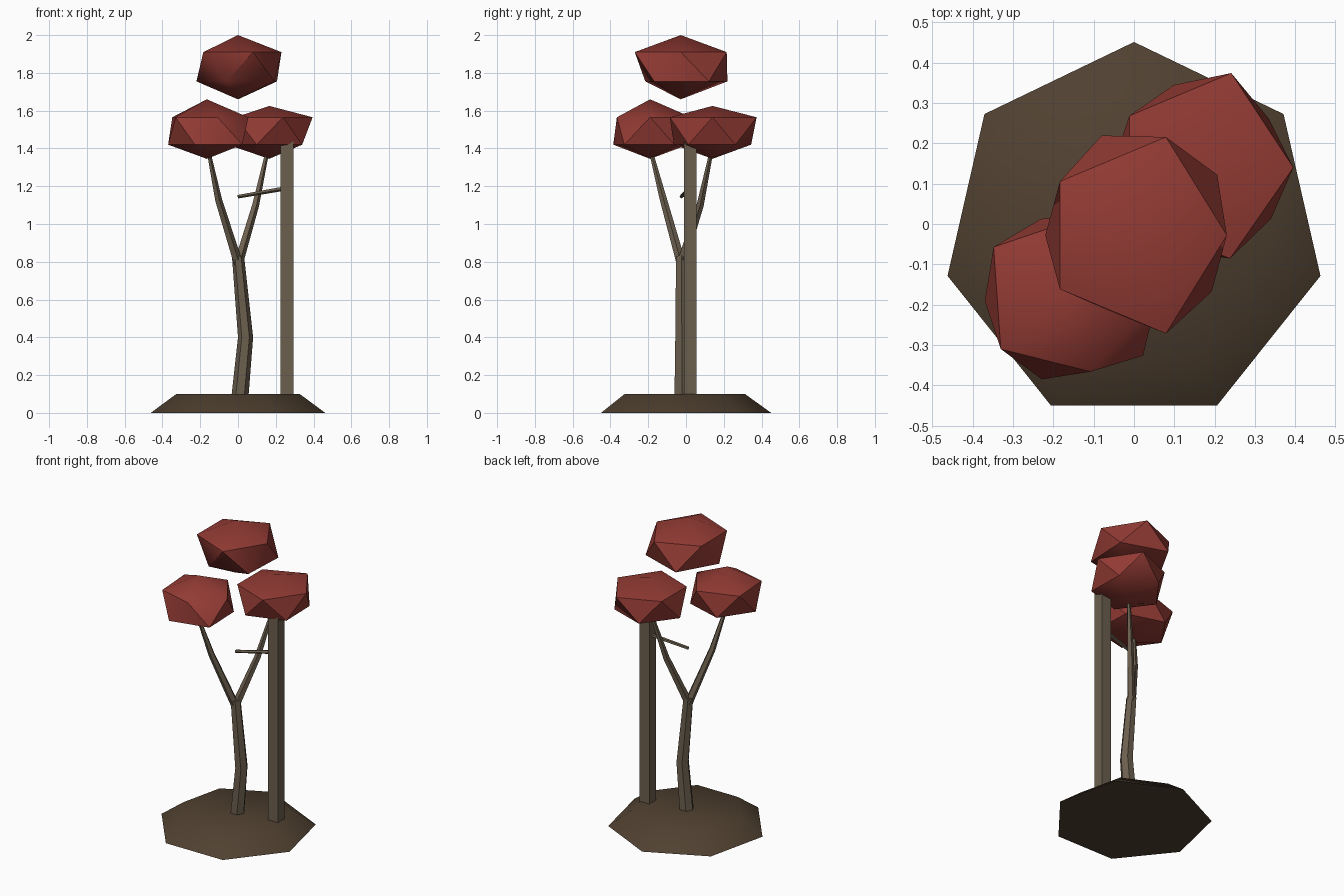
import bpy, bmesh, math
from mathutils import Vector, Matrix

cube = bpy.data.objects.get("Cube")
if cube:
    bpy.data.objects.remove(cube)


def material(name, rgb):
    mat = bpy.data.materials.new(name)
    mat.use_nodes = True
    mat.diffuse_color = (*rgb, 1)
    mat.node_tree.nodes["Principled BSDF"].inputs["Base Color"].default_value = (*rgb, 1)
    return mat


LEAF = material("red_leaf", (0.29, 0.043, 0.034))
BARK = material("grey_brown_bark", (0.15, 0.115, 0.077))
SOIL = material("dark_soil", (0.08, 0.052, 0.03))


def finish(bm, name, mat, angle):
    bmesh.ops.recalc_face_normals(bm, faces=bm.faces)
    mesh = bpy.data.meshes.new(name)
    bm.to_mesh(mesh)
    bm.free()
    mesh.materials.append(mat)
    obj = bpy.data.objects.new(name, mesh)
    bpy.context.collection.objects.link(obj)
    bpy.ops.object.select_all(action="DESELECT")
    obj.select_set(True)
    bpy.context.view_layer.objects.active = obj
    bpy.ops.object.shade_smooth_by_angle(angle=math.radians(angle))
    return obj


def limb(name, path, radii, sides):
    """Tapered tube whose rings follow the path."""
    bm = bmesh.new()
    pts = [Vector(p) for p in path]
    rings = []
    for i, (p, r) in enumerate(zip(pts, radii)):
        along = pts[min(i + 1, len(pts) - 1)] - pts[max(i - 1, 0)]
        turn = Vector((0, 0, 1)).rotation_difference(along)
        angles = [math.tau * k / sides for k in range(sides)]
        rings.append([bm.verts.new(p + turn @ Vector((r * math.cos(a), r * math.sin(a), 0)))
                      for a in angles])
    for low, high in zip(rings, rings[1:]):
        for k in range(sides):
            n = (k + 1) % sides
            bm.faces.new((low[k], low[n], high[n], high[k]))
    bm.faces.new(rings[0])
    bm.faces.new(rings[-1])
    return finish(bm, name, BARK, 40)


def crown(name, x, y, heights, upper, lower):
    """Uneven icosahedron: heights of tip, upper ring, lower ring, base; ring radii."""
    bm = bmesh.new()
    bmesh.ops.create_icosphere(bm, subdivisions=1, radius=1)
    tip, high, low, base = heights
    for v in bm.verts:
        if abs(v.co.z) > 0.9:
            v.co = (x, y, tip if v.co.z > 0 else base)
            continue
        is_upper = v.co.z > 0
        a = math.atan2(v.co.y, v.co.x) % math.tau
        offset = 0 if is_upper else 0.5
        k = round(a / math.tau * 5 - offset) % 5
        r = (upper if is_upper else lower)[k]
        v.co = (x + r * math.cos(a), y + r * math.sin(a), high if is_upper else low)
    return finish(bm, name, LEAF, 40)


# Seven-sided mound
bm = bmesh.new()
bmesh.ops.create_cone(bm, cap_ends=True, segments=7, radius1=0.474, radius2=0.335, depth=0.1)
top = max(bm.verts, key=lambda v: v.co.xy.length)
spin = math.pi / 2 - math.atan2(top.co.y, top.co.x)
bmesh.ops.transform(bm, verts=bm.verts, matrix=Matrix.Translation((0, -0.023, 0.05))
                    @ Matrix.Rotation(spin, 4, "Z"))
finish(bm, "ground_mound", SOIL, 45)

# Bent trunk and its two branches
limb("trunk", [(0.005, -0.022, 0.03), (0.04, -0.022, 0.4), (0, -0.025, 0.83)],
     [0.046, 0.04, 0.032], 6)
limb("right_branch", [(0, -0.025, 0.79), (-0.105, -0.12, 1.13), (-0.16, -0.19, 1.4)],
     [0.026, 0.02, 0.01], 5)
limb("left_branch", [(0, -0.025, 0.79), (0.092, 0.075, 1.1), (0.158, 0.138, 1.4)],
     [0.026, 0.02, 0.01], 5)

# Square post with a side twig
bm = bmesh.new()
bmesh.ops.create_cube(bm, size=1, matrix=Matrix.Translation((0.26, 0.023, 0.74))
                      @ Matrix.Diagonal((0.07, 0.067, 1.4, 1)))
for v in bm.verts:
    if v.co.z > 1 and v.co.x > 0.26:
        v.co.z += 0.015
finish(bm, "post", BARK, 30)
limb("post_twig", [(0, -0.025, 1.145), (0.24, 0.02, 1.187)], [0.01, 0.012], 5)

# Leaf crowns
crown("top_crown", 0, -0.028, (2.0, 1.91, 1.755, 1.66),
      (0.23, 0.256, 0.227, 0.227, 0.256), (0.255, 0.26, 0.22, 0.197, 0.238))
crown("right_crown", -0.165, -0.19, (1.66, 1.565, 1.42, 1.345),
      (0.22, 0.23, 0.226, 0.204, 0.185), (0.22, 0.213, 0.205, 0.205, 0.232))
crown("left_crown", 0.165, 0.14, (1.625, 1.565, 1.42, 1.345),
      (0.23, 0.246, 0.218, 0.22, 0.237), (0.208, 0.215, 0.22, 0.215, 0.216))
